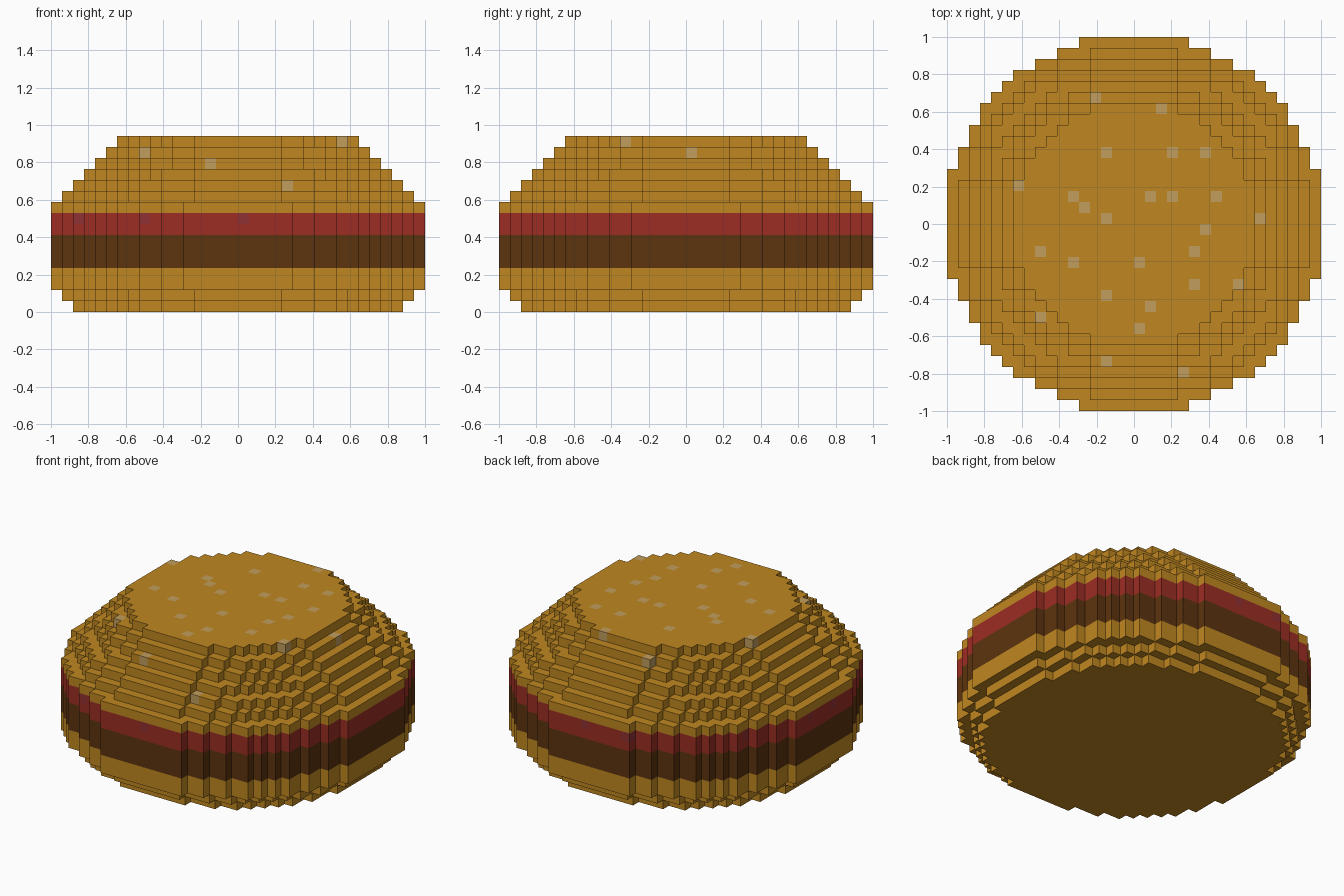
import bpy
import bmesh

cube = bpy.data.objects.get("Cube")
if cube:
    bpy.data.objects.remove(cube, do_unlink=True)

UNIT = 2 / 34  # edge of one block
# Half width of each one-block layer, from the bottom up
HALF_WIDTHS = [15, 16] + [17] * 8 + [16, 15, 14, 13, 12, 11]


def material(name, rgb):
    lin = [((c / 255 + 0.055) / 1.055) ** 2.4 if c > 10 else c / 255 / 12.92 for c in rgb]
    mat = bpy.data.materials.new(name)
    mat.use_nodes = True
    mat.diffuse_color = (*lin, 1)
    bsdf = mat.node_tree.nodes["Principled BSDF"]
    bsdf.inputs["Base Color"].default_value = (*lin, 1)
    bsdf.inputs["Roughness"].default_value = 0.9
    return mat


BUN = material("toasted bun", (192, 135, 33))
SEED = material("sesame seed", (193, 157, 92))
PATTY = material("grilled patty", (93, 51, 14))
SAUCE = material("red sauce", (156, 45, 36))
SPOT = material("sauce spot", (143, 49, 50))

# Columns (x, y) whose topmost block is a seed
SEEDS = [(-4, 11), (2, 10), (-3, 6), (3, 6), (6, 6), (-11, 3), (-6, 2), (1, 2), (3, 2),
         (7, 2), (-5, 1), (-3, 0), (11, 0), (6, -1), (-9, -3), (5, -3), (-6, -4), (0, -4),
         (-3, -7), (5, -6), (9, -6), (1, -8), (-9, -9), (0, -10), (-3, -13), (4, -14)]
# Rim columns with a spot in the upper sauce layer
SPOTS = [(-15, -9), (-9, -15), (0, -17), (0, 16), (-5, 16), (-14, 9), (-17, 2), (-17, -2)]


def filled(x, y, z):
    """True when the block lies inside the round layer z."""
    if not 0 <= z < len(HALF_WIDTHS):
        return False
    return (x + 0.5) ** 2 + (y + 0.5) ** 2 <= (HALF_WIDTHS[z] + 0.12) ** 2


def is_seed(x, y, z):
    return (x, y) in SEEDS and not filled(x, y, z + 1)


def is_spot(x, y, z):
    return (x, y) in SPOTS and z == 8


def block_part(name, z_low, z_high, mats, is_accent=None):
    """Closed stepped shell of blocks from layer z_low up to z_high."""
    bm = bmesh.new()
    corners = {}

    def corner(p):
        if p not in corners:
            corners[p] = bm.verts.new([c * UNIT for c in p])
        return corners[p]

    def inside(p):
        return z_low <= p[2] < z_high and filled(*p)

    blocks = [(x, y, z) for z in range(z_low, z_high)
              for x in range(-17, 17) for y in range(-17, 17) if filled(x, y, z)]
    for block in blocks:
        accent = bool(is_accent and is_accent(*block))
        for axis in range(3):
            for side in (0, 1):
                neighbour = list(block)
                neighbour[axis] += 2 * side - 1
                if inside(neighbour):
                    continue
                # Square on this open side, wound to face outwards
                u, v = (axis + 1) % 3, (axis + 2) % 3
                ring = []
                for du, dv in ((0, 0), (1, 0), (1, 1), (0, 1)):
                    p = list(block)
                    p[axis] += side
                    p[u] += du
                    p[v] += dv
                    ring.append(corner(tuple(p)))
                face = bm.faces.new(ring if side else ring[::-1])
                face.material_index = int(accent)
    mesh = bpy.data.meshes.new(name)
    bm.to_mesh(mesh)
    bm.free()
    for mat in mats:
        mesh.materials.append(mat)
    obj = bpy.data.objects.new(name, mesh)
    bpy.context.collection.objects.link(obj)
    return obj


# Stacked parts
block_part("bottom_bun", 0, 4, [BUN])
block_part("patty", 4, 7, [PATTY])
block_part("sauce_layer", 7, 9, [SAUCE, SPOT], is_spot)
block_part("top_bun", 9, 16, [BUN, SEED], is_seed)
